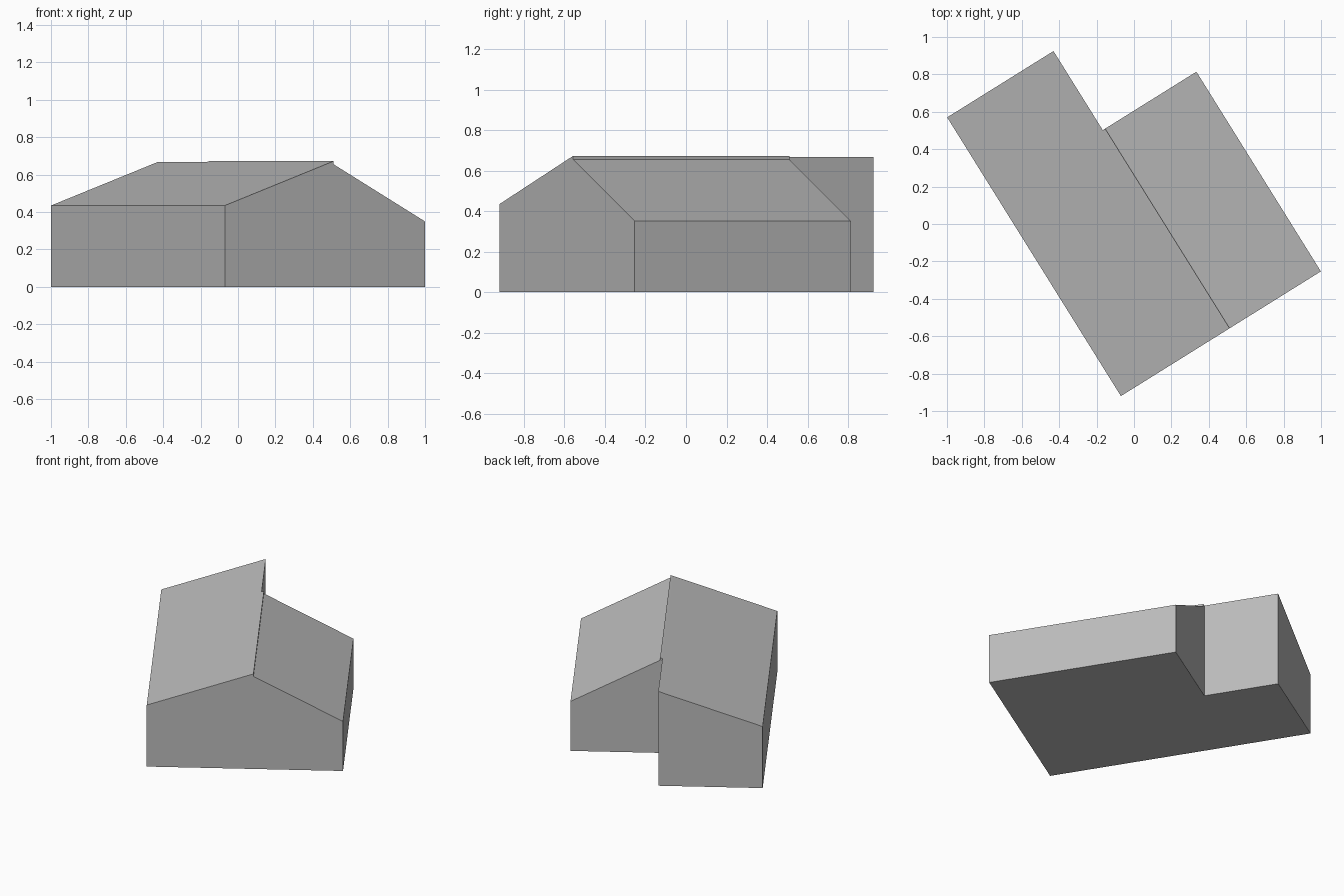
import bpy
import bmesh
from mathutils import Matrix, Vector

cube = bpy.data.objects.get("Cube")
if cube:
    bpy.data.objects.remove(cube, do_unlink=True)

MAIN_LENGTH, SIDE_LENGTH = 1.756, 1.258
ANGLE = 0.5575

grey = bpy.data.materials.new("plain grey")
grey.use_nodes = True
colour = (0.5, 0.5, 0.5, 1)
grey.diffuse_color = colour
grey.node_tree.nodes["Principled BSDF"].inputs["Base Color"].default_value = colour

bm = bmesh.new()


def point(x, z):
    return bm.verts.new((x, 0, z))


def extrude(faces, distance):
    """Push gable faces back along the building and return the new end faces."""
    geom = bmesh.ops.extrude_face_region(bm, geom=faces)["geom"]
    verts = [g for g in geom if isinstance(g, bmesh.types.BMVert)]
    bmesh.ops.translate(bm, verts=verts, vec=(0, distance, 0))
    return [g for g in geom if isinstance(g, bmesh.types.BMFace)]


# Gable profile: main wing and side wing share one edge
base, top = point(0.67, 0), point(0.67, 0.667)
main = bm.faces.new([point(0, 0), base, top, point(0, 0.435)])
side = bm.faces.new([base, point(1.26, 0), point(1.26, 0.35),
                     point(0.685, 0.655), point(0.685, 0.672), top])

# Both wings run back together, then the main wing continues alone
ends = extrude([main, side], SIDE_LENGTH)
main_end = min(ends, key=lambda f: f.calc_center_median().x)
extrude([main_end], MAIN_LENGTH - SIDE_LENGTH)
bmesh.ops.recalc_face_normals(bm, faces=bm.faces)

# Turn the building on its plot and place its front corner
bmesh.ops.transform(bm, verts=bm.verts, matrix=Matrix.Translation(
    Vector((-0.07, -0.92, 0))) @ Matrix.Rotation(ANGLE, 4, "Z"))

mesh = bpy.data.meshes.new("house")
bm.to_mesh(mesh)
bm.free()
mesh.materials.append(grey)
house = bpy.data.objects.new("house", mesh)
bpy.context.collection.objects.link(house)
